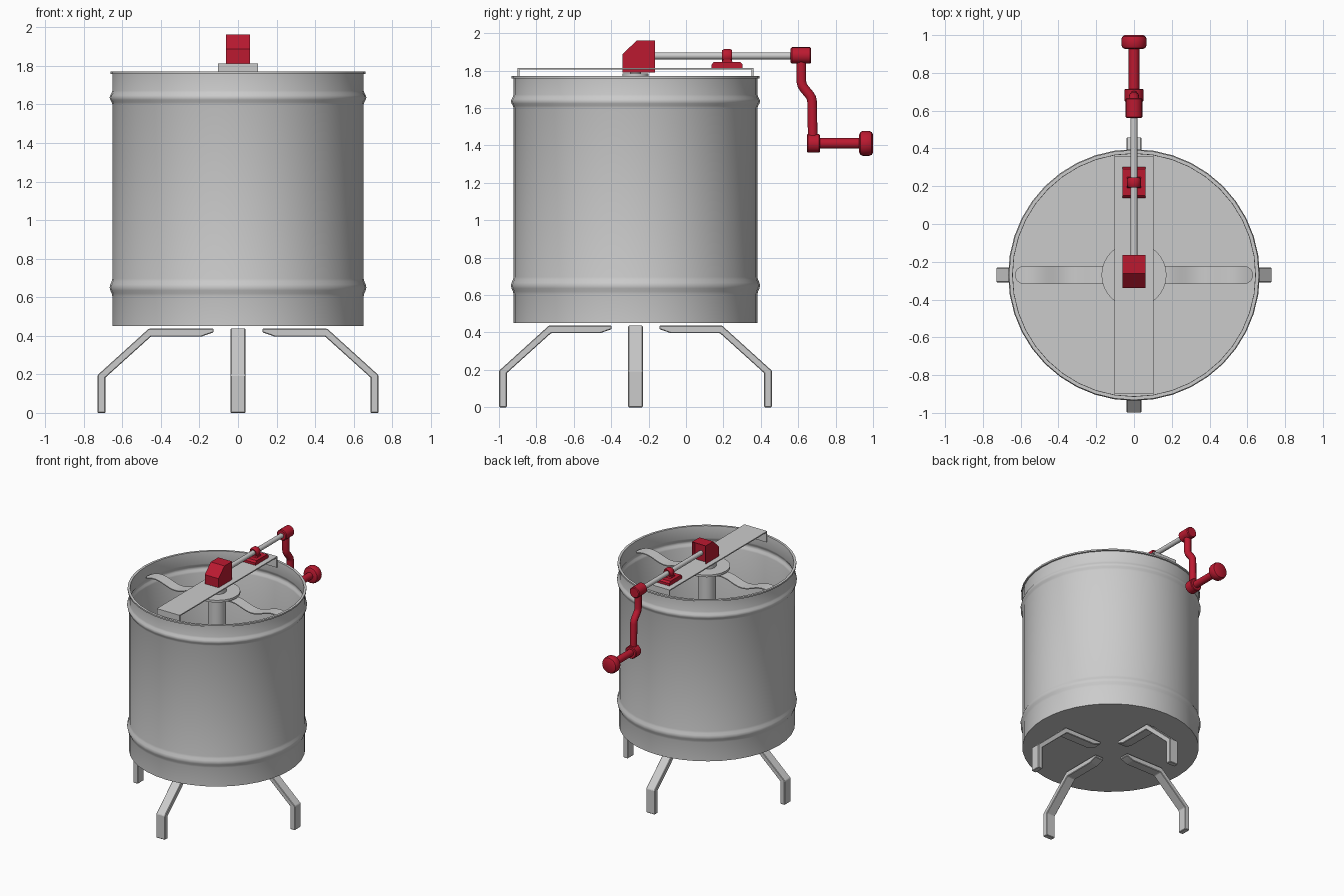
import bpy, bmesh, math
from mathutils import Matrix, Vector

if "Cube" in bpy.data.objects:
    bpy.data.objects.remove(bpy.data.objects["Cube"])

CY = -0.27  # drum axis position in y
red = bpy.data.materials.new("red_paint")
red.diffuse_color = (0.5, 0.01, 0.03, 1)
red.use_nodes = True
red.node_tree.nodes["Principled BSDF"].inputs["Base Color"].default_value = red.diffuse_color


def finish(name, bm, mat=None, angle=35):
    bmesh.ops.remove_doubles(bm, verts=bm.verts, dist=1e-5)
    bmesh.ops.recalc_face_normals(bm, faces=bm.faces)
    me = bpy.data.meshes.new(name)
    bm.to_mesh(me)
    bm.free()
    ob = bpy.data.objects.new(name, me)
    bpy.context.collection.objects.link(ob)
    if mat:
        me.materials.append(mat)
    bpy.ops.object.select_all(action='DESELECT')
    ob.select_set(True)
    bpy.context.view_layer.objects.active = ob
    bpy.ops.object.shade_smooth_by_angle(angle=math.radians(angle))
    return ob


def lathe(name, profile, centre, axis='Z', seg=24, mat=None, closed=False):
    """Spin (radius, height) points around an axis through centre."""
    bm = bmesh.new()
    rings = []
    for r, h in profile:
        ring = []
        for i in range(seg):
            a = 2 * math.pi * i / seg
            c, s = r * math.cos(a), r * math.sin(a)
            p = (c, s, h) if axis == 'Z' else (c, h, s)
            ring.append(bm.verts.new(Vector(centre) + Vector(p)))
        rings.append(ring)
    for k in range(len(rings) if closed else len(rings) - 1):
        a, b = rings[k], rings[(k + 1) % len(rings)]
        for i in range(seg):
            j = (i + 1) % seg
            bm.faces.new((a[i], a[j], b[j], b[i]))
    return finish(name, bm, mat)


def rod(name, r, y0, y1, z, mat=None, seg=16, ch=0.0):
    """Solid cylinder along y with optional chamfered ends."""
    prof = [(0, y0), (r - ch, y0), (r, y0 + ch), (r, y1 - ch), (r - ch, y1), (0, y1)]
    return lathe(name, prof, (0, 0, z), 'Y', seg, mat)


def extrude(bm, pts, half):
    """Prism from a (y, z) outline, spanning x = -half..half."""
    f = bm.faces.new([bm.verts.new((-half, y, z)) for y, z in pts])
    g = bmesh.ops.extrude_face_region(bm, geom=[f])['geom']
    bmesh.ops.translate(bm, vec=(2 * half, 0, 0),
                        verts=[v for v in g if isinstance(v, bmesh.types.BMVert)])


# Drum: thin ribbed wall with rolled lip and closed floor
wall = [(0.652, 0.452)]
for lo, hi in ((0.605, 0.697), (1.6, 1.672)):
    wall += [(0.652 + 0.014 * math.sin(math.pi * t / 6) ** 2, lo + (hi - lo) * t / 6)
             for t in range(7)]
wall += [(0.652, 1.757)]
lip = [(0.662, 1.759), (0.662, 1.771), (0.643, 1.771)]
inner = [(r - 0.01, max(z, 0.464)) for r, z in reversed(wall)]
lathe("drum", [(0, 0.452)] + wall + lip + inner + [(0, 0.464)], (0, CY, 0), seg=40)

# Four bent legs
leg_profile = [(0.127, 0.437), (0.463, 0.437), (0.729, 0.196), (0.729, 0),
               (0.688, 0), (0.688, 0.183), (0.452, 0.396), (0.19, 0.396), (0.127, 0.418)]
for i, side in enumerate(("back", "left", "front", "right")):
    bm = bmesh.new()
    extrude(bm, leg_profile, 0.039)
    bmesh.ops.bevel(bm, geom=bm.edges[:], offset=0.004, segments=1, affect='EDGES')
    bm.transform(Matrix.Translation((0, CY, 0)) @ Matrix.Rotation(i * math.pi / 2, 4, 'Z'))
    finish(side + "_leg", bm, angle=20)

# Top crossbar: thin plate with both ends folded down
bm = bmesh.new()
y0, y1, zt, zb, t = -0.9, 0.36, 1.814, 1.725, 0.009
extrude(bm, [(y0, zb), (y0, zt), (y1, zt), (y1, zb), (y1 - t, zb),
             (y1 - t, zt - t), (y0 + t, zt - t), (y0 + t, zb)], 0.103)
finish("crossbar", bm)

# Central spindle with its disc
lathe("spindle", [(0, 0.464), (0.066, 0.464), (0.066, 1.73), (0.172, 1.73), (0.172, 1.748),
                  (0.07, 1.748), (0.07, 1.785), (0.03, 1.785), (0.03, 1.806), (0, 1.806)],
      (0, CY, 0), seg=32)

# Wavy round-ended paddles
for side, sx in (("left", -1), ("right", 1)):
    bm = bmesh.new()
    n, w, end, prev = 40, 0.047, 0.63, None
    for i in range(n + 1):
        x = 0.06 + (end - 0.06) * math.sin(math.pi / 2 * i / n)
        d = max(0, x - (end - w))
        hw = max(0.002, math.sqrt(max(0, w * w - d * d)))
        z = 1.69 + 0.022 * math.sin((x - 0.06) / 0.57 * 3 * math.pi)
        cur = [bm.verts.new((sx * x, CY + s * hw, z + dz))
               for s, dz in ((-1, 0), (1, 0), (1, 0.008), (-1, 0.008))]
        if prev:
            for k in range(4):
                m = (k + 1) % 4
                bm.faces.new((prev[k], prev[m], cur[m], cur[k]))
        else:
            bm.faces.new(cur)
        prev = cur
    bm.faces.new(prev)
    finish(side + "_paddle", bm)

# Gear housing: chamfered hood with a recessed back
bm = bmesh.new()
extrude(bm, [(-0.34, 1.79), (-0.34, 1.888), (-0.262, 1.962), (-0.165, 1.962), (-0.165, 1.79)], 0.062)
bmesh.ops.recalc_face_normals(bm, faces=bm.faces)
back = [f for f in bm.faces if f.normal.y > 0.9]
bmesh.ops.inset_region(bm, faces=back, thickness=0.012)
bmesh.ops.translate(bm, verts=back[0].verts[:], vec=(0, -0.03, 0))
finish("gear_housing", bm, red, 20)

# Drive shaft
ZS = 1.879
rod("drive_shaft", 0.019, -0.22, 0.6, ZS)

# Bearing: footed base, post and ring
bm = bmesh.new()
extrude(bm, [(0.137, 1.814), (0.137, 1.833), (0.15, 1.847), (0.29, 1.847), (0.303, 1.833), (0.303, 1.814)], 0.062)
finish("bearing_base", bm, red, 20)
bm = bmesh.new()
extrude(bm, [(0.19, 1.845), (0.2, 1.86), (0.24, 1.86), (0.25, 1.845)], 0.036)
finish("bearing_post", bm, red, 20)
lathe("bearing_ring", [(0.02, 0.195), (0.03, 0.193), (0.037, 0.205), (0.037, 0.235), (0.03, 0.247), (0.02, 0.245)],
      (0, 0, ZS), 'Y', 20, red, closed=True)

# Crank: upper hub, bent arm, lower hub, grip rod and knob
ZH = 1.411
rod("crank_upper_hub", 0.044, 0.56, 0.668, ZS + 0.002, red, 20, 0.006)
cu = bpy.data.curves.new("crank_arm", 'CURVE')
cu.dimensions = '3D'
cu.bevel_depth, cu.bevel_resolution, cu.use_fill_caps = 0.027, 3, True
path = [(0.617, 1.87), (0.617, 1.74), (0.621, 1.722), (0.63, 1.707), (0.659, 1.672),
        (0.67, 1.655), (0.674, 1.635), (0.678, 1.42)]
sp = cu.splines.new('POLY')
sp.points.add(len(path) - 1)
for p, (y, z) in zip(sp.points, path):
    p.co = (0, y, z, 1)
arm = bpy.data.objects.new("crank_arm", cu)
bpy.context.collection.objects.link(arm)
cu.materials.append(red)
bpy.ops.object.select_all(action='DESELECT')
arm.select_set(True)
bpy.context.view_layer.objects.active = arm
bpy.ops.object.convert(target='MESH')
bpy.ops.object.shade_smooth_by_angle(angle=math.radians(40))
rod("crank_lower_hub", 0.05, 0.646, 0.716, ZH, red, 20, 0.005)
rod("grip_rod", 0.028, 0.7, 0.94, ZH, red)
lathe("grip_knob", [(0, 0.926), (0.048, 0.926), (0.061, 0.933), (0.067, 0.947), (0.067, 0.979),
                    (0.061, 0.993), (0.048, 1.0), (0, 1.0)], (0, 0, ZH), 'Y', 20, red)
